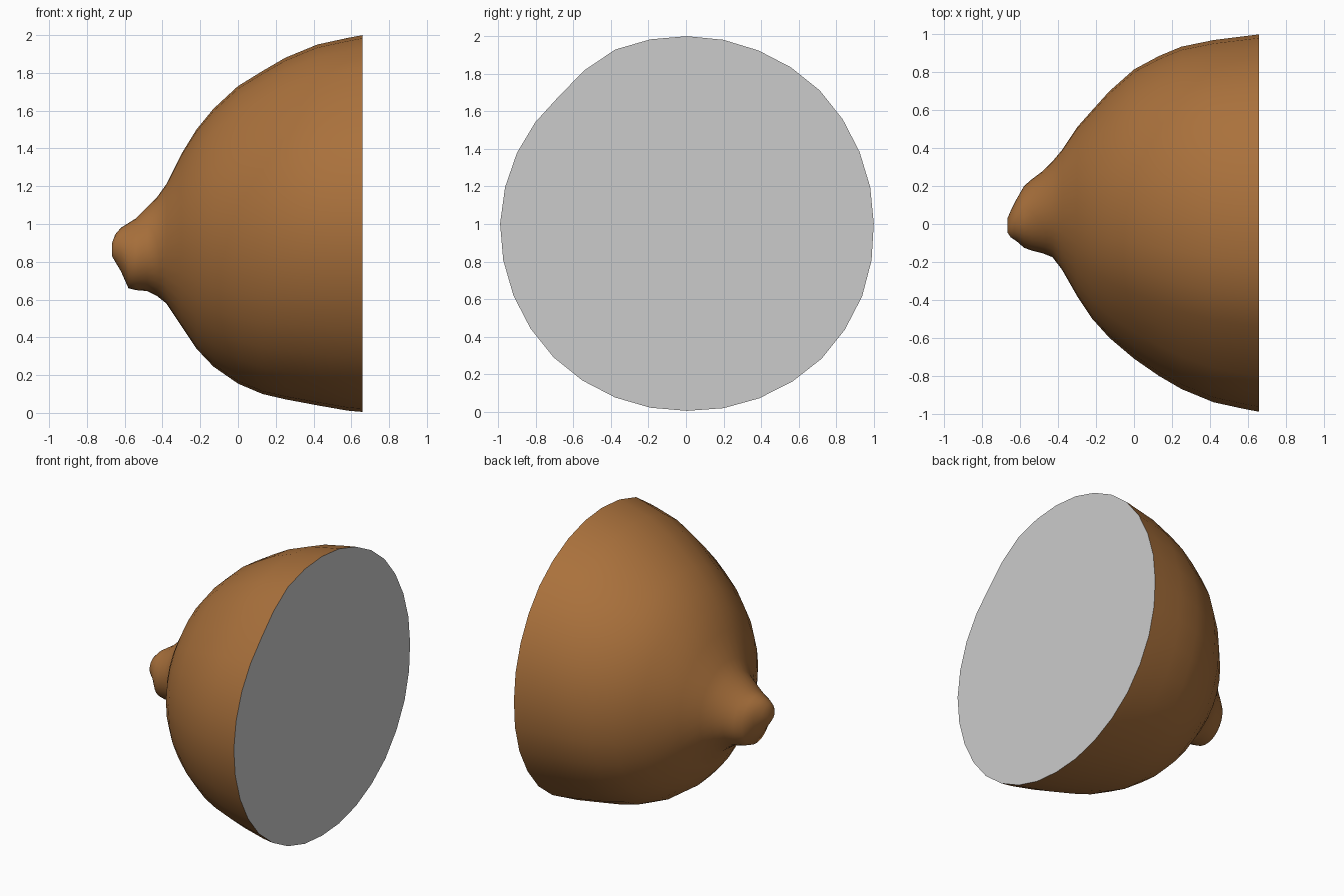
import bpy, bmesh, math

if "Cube" in bpy.data.objects:
    bpy.data.objects.remove(bpy.data.objects["Cube"])

# Rind cross-sections along x: x, y min, y max, z min, z max
RINGS = [
    (0.66, -0.99, 1.00, 0.005, 2.00), (0.58, -0.975, 0.99, 0.012, 1.985),
    (0.42, -0.94, 0.97, 0.04, 1.95), (0.25, -0.87, 0.935, 0.072, 1.88),
    (0.13, -0.80, 0.885, 0.10, 1.81), (0.0, -0.71, 0.815, 0.155, 1.73),
    (-0.13, -0.60, 0.70, 0.245, 1.61), (-0.22, -0.50, 0.60, 0.34, 1.50),
    (-0.30, -0.38, 0.51, 0.46, 1.37), (-0.38, -0.24, 0.39, 0.58, 1.21),
    (-0.43, -0.175, 0.33, 0.62, 1.14), (-0.48, -0.155, 0.28, 0.645, 1.09),
    (-0.54, -0.14, 0.235, 0.65, 1.03), (-0.58, -0.125, 0.20, 0.66, 1.005),
    (-0.62, -0.09, 0.13, 0.75, 0.98), (-0.65, -0.07, 0.07, 0.80, 0.945),
    (-0.667, -0.045, 0.03, 0.83, 0.90),
]
# Slight irregularity of the outline, every 22.5 degrees from +y towards +z
WOBBLE = [1, 1, 1.005, 1, 1, 1.005, 0.965, 0.985,
          1, 1.005, 1.01, 1.005, 1, 1.01, 1.02, 1.015]
SIDES = 32


def ring_points(ring):
    x, y0, y1, z0, z1 = ring
    fade = min(1, max(0, (x + 0.5) / 0.7))
    points = []
    for i in range(SIDES):
        a = 2 * math.pi * i / SIDES
        w = (WOBBLE[i // 2] + WOBBLE[(i + 1) // 2 % 16]) / 2
        w = 1 + (w - 1) * fade
        points.append((x, (y0 + y1) / 2 + (y1 - y0) / 2 * w * math.cos(a),
                       (z0 + z1) / 2 + (z1 - z0) / 2 * w * math.sin(a)))
    return points


def make_object(name, bm):
    mesh = bpy.data.meshes.new(name)
    bm.to_mesh(mesh)
    bm.free()
    obj = bpy.data.objects.new(name, mesh)
    bpy.context.collection.objects.link(obj)
    return obj


# Rind: loft through the rings, closed at the stem nub
bm = bmesh.new()
loops = [[bm.verts.new(p) for p in ring_points(r)] for r in RINGS]
for a, b in zip(loops, loops[1:]):
    for i in range(SIDES):
        j = (i + 1) % SIDES
        bm.faces.new((a[i], b[i], b[j], a[j]))
bm.faces.new(loops[-1])
bmesh.ops.recalc_face_normals(bm, faces=bm.faces)
if sum(f.normal.dot(f.calc_center_median() - loops[0][0].co.lerp(
        loops[0][SIDES // 2].co, 0.5)) for f in bm.faces) < 0:
    bmesh.ops.reverse_faces(bm, faces=bm.faces)
for f in bm.faces:
    f.smooth = True
rind = make_object("fruit_rind", bm)
skin = bpy.data.materials.new("brown_skin")
skin.diffuse_color = (0.40, 0.165, 0.045, 1)
skin.use_nodes = True
skin.node_tree.nodes["Principled BSDF"].inputs["Base Color"].default_value = skin.diffuse_color
rind.data.materials.append(skin)

# Flat cut face
bm = bmesh.new()
cut = bm.faces.new([bm.verts.new(p) for p in ring_points(RINGS[0])])
cut.normal_update()
if cut.normal.x < 0:
    cut.normal_flip()
make_object("cut_face", bm)
